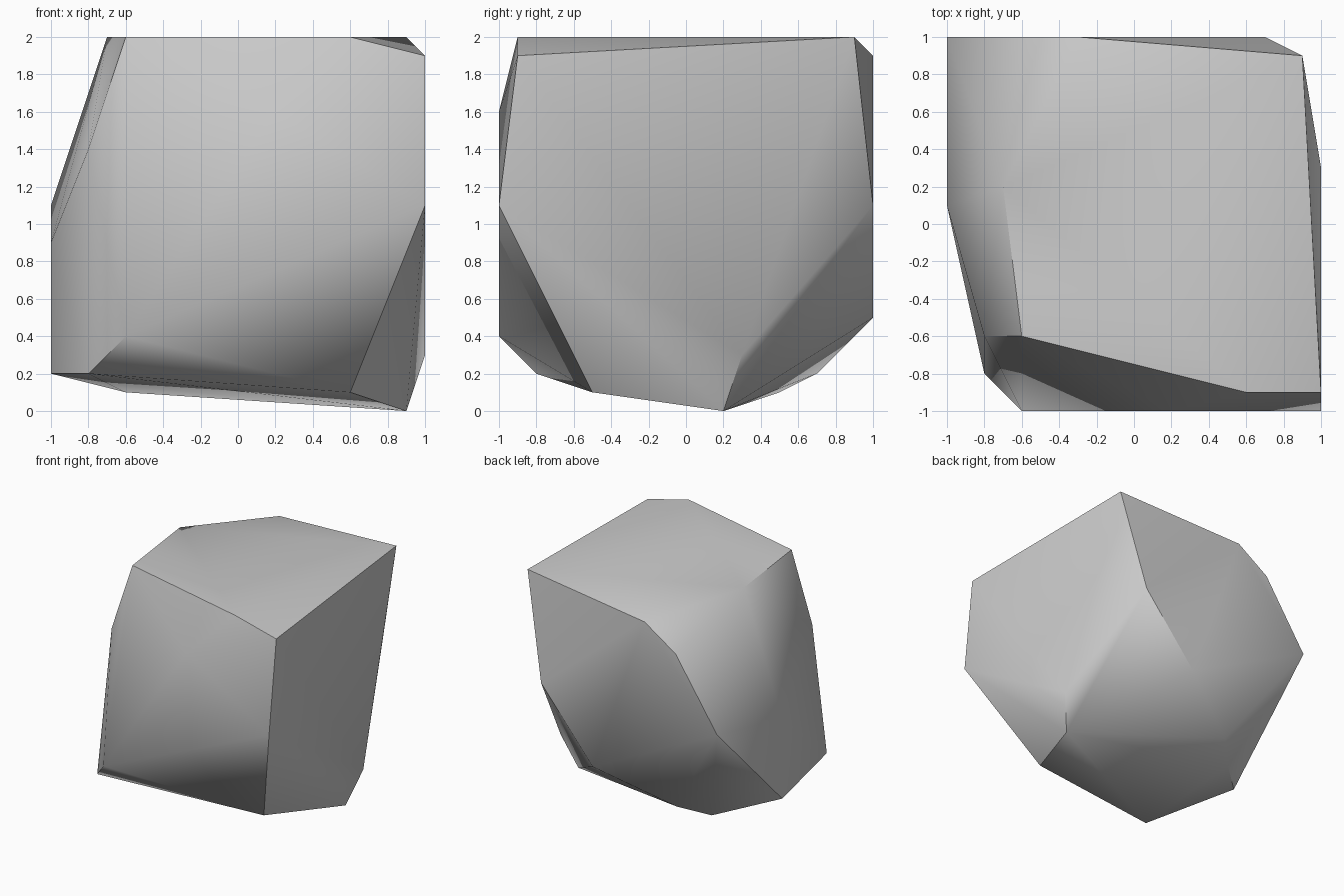
import bpy
import bmesh
import math
from mathutils import Vector

# Remove the default object
default_object = bpy.data.objects.get("Cube")
if default_object:
    bpy.data.objects.remove(default_object, do_unlink=True)

# Corner points of the boulder, in tenths of a unit, grouped by side
top_corners = [(-6, -6, 20), (6, -9, 20), (9, 9, 20), (-7, 2, 20)]
front_corners = [(10, -9, 19), (10, -10, 11), (2, -10, 16), (-6, -10, 4)]
left_side_corners = [(10, 3, 3)]
back_corners = [(-3, 10, 19), (-6, 10, 17), (-10, 10, 11), (7, 10, 11), (2, 10, 5)]
right_side_corners = [(-8, -6, 14), (-10, 1, 9), (-10, 1, 2), (-8, -8, 2)]
underside_corners = [(6, -5, 1), (9, 2, 0), (-4, 7, 2), (-6, 5, 1)]


def make_material(name, colour):
    material = bpy.data.materials.new(name)
    material.use_nodes = True
    material.diffuse_color = colour
    shader = next(node for node in material.node_tree.nodes
                  if node.type == "BSDF_PRINCIPLED")
    shader.inputs["Base Color"].default_value = colour
    shader.inputs["Roughness"].default_value = 0.9
    return material


def make_faceted_hull(name, corners, material):
    """Wrap a tight convex skin around the corner points."""
    bm = bmesh.new()
    for corner in corners:
        bm.verts.new(Vector(corner) / 10)
    result = bmesh.ops.convex_hull(bm, input=list(bm.verts))
    leftovers = {item for key in ("geom_interior", "geom_unused")
                 for item in result[key] if isinstance(item, bmesh.types.BMVert)}
    bmesh.ops.delete(bm, geom=list(leftovers), context="VERTS")
    # Merge coplanar triangles into clean facets
    bmesh.ops.dissolve_limit(bm, angle_limit=math.radians(1),
                             verts=list(bm.verts), edges=list(bm.edges))
    bmesh.ops.recalc_face_normals(bm, faces=list(bm.faces))

    mesh = bpy.data.meshes.new(name)
    bm.to_mesh(mesh)
    bm.free()
    mesh.materials.append(material)
    hull = bpy.data.objects.new(name, mesh)
    bpy.context.collection.objects.link(hull)
    return hull


# Boulder
stone_grey = make_material("stone_grey", (0.6, 0.6, 0.6, 1))
boulder = make_faceted_hull(
    "boulder",
    top_corners + front_corners + left_side_corners
    + back_corners + right_side_corners + underside_corners,
    stone_grey,
)

# Soft shading across shallow facets, crisp main ridges
bpy.ops.object.select_all(action="DESELECT")
boulder.select_set(True)
bpy.context.view_layer.objects.active = boulder
bpy.ops.object.shade_smooth_by_angle(angle=math.radians(40))
